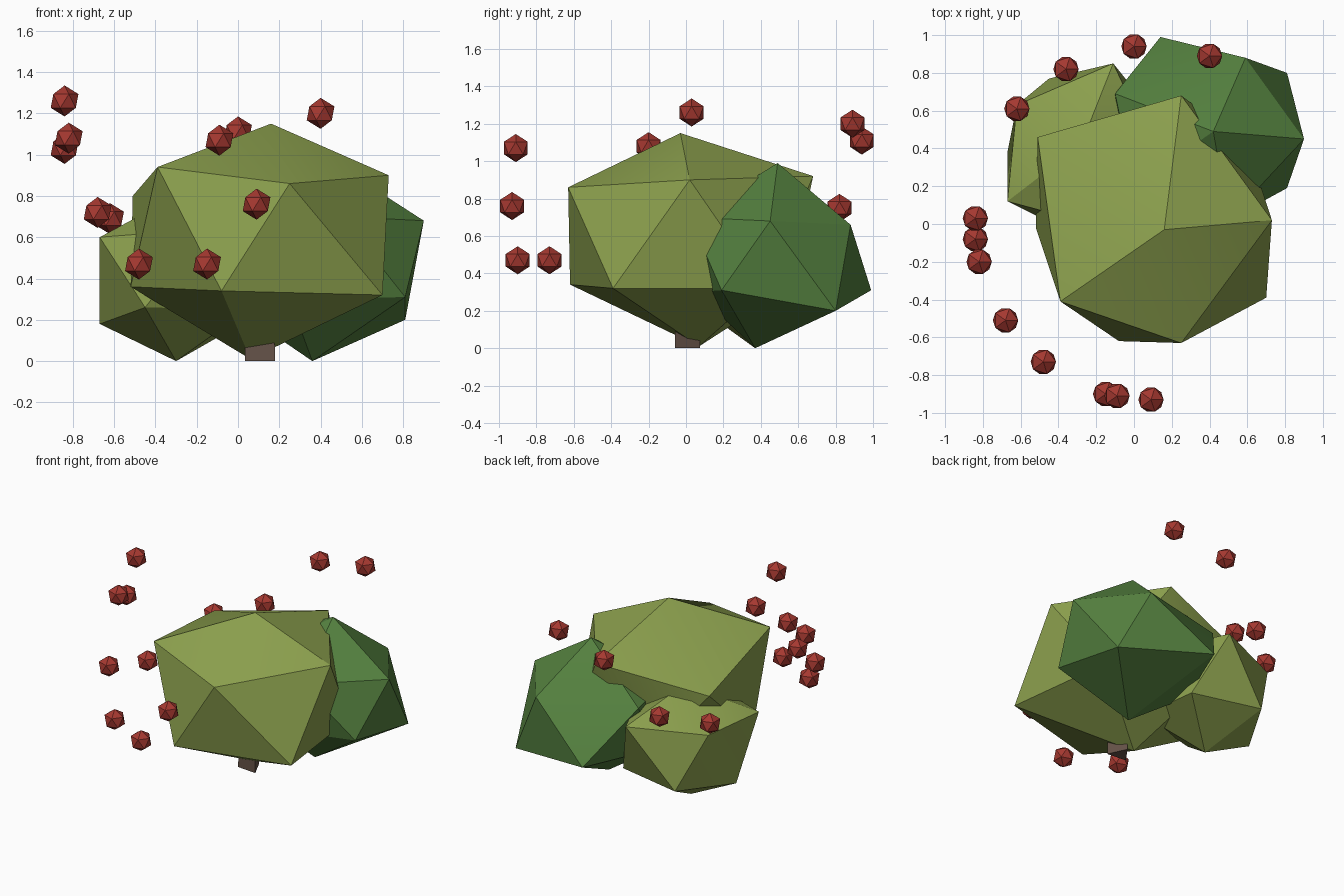
import bpy
import bmesh
import math
from mathutils import Matrix, Vector

default_cube = bpy.data.objects.get("Cube")
if default_cube:
    bpy.data.objects.remove(default_cube, do_unlink=True)


def make_material(name, red, green, blue):
    material = bpy.data.materials.new(name)
    material.use_nodes = True
    colour = (red, green, blue, 1)
    material.diffuse_color = colour
    shader = material.node_tree.nodes["Principled BSDF"]
    shader.inputs["Base Color"].default_value = colour
    shader.inputs["Roughness"].default_value = 0.9
    return material


olive_leaf = make_material("olive leaf", 0.26, 0.35, 0.075)
deep_green_leaf = make_material("deep green leaf", 0.09, 0.22, 0.05)
berry_red = make_material("berry red", 0.38, 0.04, 0.03)
bark_brown = make_material("bark brown", 0.13, 0.085, 0.065)


def add_object(name, bm, material):
    """Turn a bmesh into a named object with one material."""
    bmesh.ops.recalc_face_normals(bm, faces=bm.faces)
    mesh = bpy.data.meshes.new(name)
    bm.to_mesh(mesh)
    bm.free()
    mesh.materials.append(material)
    obj = bpy.data.objects.new(name, mesh)
    bpy.context.collection.objects.link(obj)
    return obj


def add_leaf_clump(name, material, top, upper_ring, lower_ring, bottom):
    """Irregular twenty-sided clump: two caps joined by a zigzag band."""
    bm = bmesh.new()
    crown = bm.verts.new(top)
    foot = bm.verts.new(bottom)
    upper = [bm.verts.new(point) for point in upper_ring]
    lower = [bm.verts.new(point) for point in lower_ring]
    count = len(upper)
    for i in range(count):
        following = (i + 1) % count
        bm.faces.new((crown, upper[i], upper[following]))
        bm.faces.new((upper[i], upper[following], lower[i]))
        bm.faces.new((upper[following], lower[i], lower[following]))
        bm.faces.new((foot, lower[i], lower[following]))
    obj = add_object(name, bm, material)
    # Soften only the shallow creases
    bpy.ops.object.select_all(action="DESELECT")
    obj.select_set(True)
    bpy.context.view_layer.objects.active = obj
    bpy.ops.object.shade_smooth_by_angle(angle=math.radians(30))
    return obj


# Large central clump
add_leaf_clump(
    "main_leaf_clump", olive_leaf,
    top=(.16, -.03, 1.15),
    upper_ring=[(.25, -.63, .86), (-.39, -.41, .94), (-.51, .46, .8),
                (.25, .68, .92), (.73, .02, .9)],
    lower_ring=[(-.08, -.62, .34), (-.52, -.02, .36), (-.1, .55, .32),
                (.6, .42, .32), (.7, -.39, .32)],
    bottom=(.06, .07, .01))

# Darker clump behind, on the +x side
add_leaf_clump(
    "dark_leaf_clump", deep_green_leaf,
    top=(.42, .49, .99),
    upper_ring=[(.5, .02, .7), (0, .2, .7), (-.1, .69, .69),
                (.59, .88, .66), (.9, .45, .68)],
    lower_ring=[(.25, .05, .3), (-.08, .45, .3), (.14, .99, .31),
                (.81, .8, .2), (.81, .19, .31)],
    bottom=(.36, .37, 0))

# Low clump behind, on the -x side
add_leaf_clump(
    "low_leaf_clump", olive_leaf,
    top=(-.28, .42, .81),
    upper_ring=[(-.15, -.02, .64), (-.67, .12, .6), (-.62, .63, .61),
                (-.11, .85, .62), (.1, .4, .62)],
    lower_ring=[(-.45, .01, .26), (-.67, .38, .18), (-.45, .77, .21),
                (.05, .65, .2), (.05, .15, .25)],
    bottom=(-.3, .37, 0))

# Short three-sided trunk
trunk = bmesh.new()
bmesh.ops.create_cone(
    trunk, cap_ends=True, segments=3, radius1=.085, radius2=.08, depth=.2,
    matrix=Matrix.Translation((.11, -.01, .1)) @ Matrix.Rotation(math.radians(-5), 4, "Z"))
add_object("trunk", trunk, bark_brown)

# Loose berries around the foliage
berry_spots = [
    (-.62, .61, .69), (-.36, .82, .75), (0, .94, 1.11), (.4, .89, 1.2),
    (-.84, .03, 1.26), (-.84, -.08, 1.03), (-.82, -.2, 1.08),
    (-.68, -.51, .72), (-.48, -.73, .47), (-.15, -.9, .47),
    (-.09, -.91, 1.07), (.09, -.93, .76)]
for spot in berry_spots:
    berry = bmesh.new()
    bmesh.ops.create_icosphere(berry, subdivisions=1, radius=.075)
    add_object("berry", berry, berry_red).location = Vector(spot)
